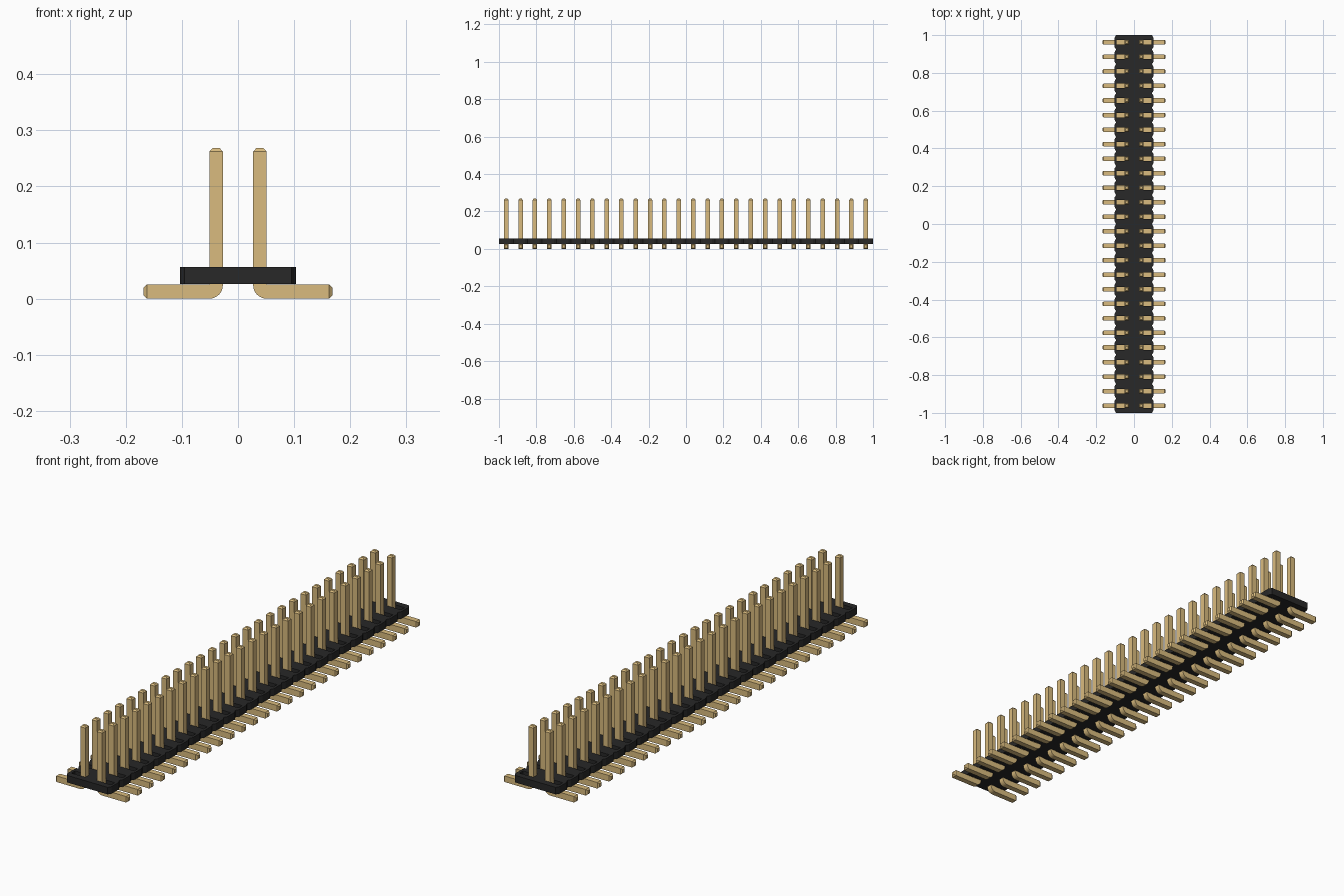
import bpy, bmesh, math

if "Cube" in bpy.data.objects:
    bpy.data.objects.remove(bpy.data.objects["Cube"])

ROWS = 26
PITCH = 2 / ROWS
FIRST = -1 + PITCH / 2
PIN = 0.024              # pin thickness
X_IN, X_OUT = 0.027, 0.051
BOTTOM, TOP = 0.0265, 0.056   # housing heights


def material(name, rgb, rough):
    m = bpy.data.materials.new(name)
    m.use_nodes = True
    m.diffuse_color = (*rgb, 1)
    bsdf = m.node_tree.nodes["Principled BSDF"]
    bsdf.inputs["Base Color"].default_value = (*rgb, 1)
    bsdf.inputs["Roughness"].default_value = rough
    return m


def make_object(name, bm, mat=None):
    bmesh.ops.recalc_face_normals(bm, faces=bm.faces)
    mesh = bpy.data.meshes.new(name)
    bm.to_mesh(mesh)
    bm.free()
    ob = bpy.data.objects.new(name, mesh)
    bpy.context.collection.objects.link(ob)
    if mat:
        mesh.materials.append(mat)
    return ob


def extrude_outline(bm, points, offset):
    face = bm.faces.new([bm.verts.new(p) for p in points])
    ext = bmesh.ops.extrude_face_region(bm, geom=[face])
    verts = [v for v in ext["geom"] if isinstance(v, bmesh.types.BMVert)]
    bmesh.ops.translate(bm, verts=verts, vec=offset)


gold = material("pin gold", (0.70, 0.50, 0.21), 0.5)
black = material("housing black", (0.021, 0.021, 0.021), 0.6)

# Housing: a bar whose long sides have a small V notch between rows
half_w, notch_x, notch_y = 0.103, 0.008, 0.014
side = []
for i in range(ROWS):
    y0 = -1 + i * PITCH
    y1 = y0 + PITCH
    side.append((half_w - notch_x, y0))
    side += [(half_w, y0 + notch_y), (half_w, y1 - notch_y)]
side.append((half_w - notch_x, 1.0))
outline = side + [(-x, y) for x, y in reversed(side)]
bm = bmesh.new()
extrude_outline(bm, [(x, y, BOTTOM) for x, y in outline], (0, 0, TOP - BOTTOM))
housing = make_object("housing", bm, black)

# Slots through the housing, running outward from each pin
bm = bmesh.new()
slot_in, slot_out = 0.04, 0.092
for i in range(ROWS):
    for s in (-1, 1):
        cube = bmesh.ops.create_cube(bm, size=1)["verts"]
        bmesh.ops.scale(bm, verts=cube, vec=(slot_out - slot_in, PIN, 0.1))
        bmesh.ops.translate(bm, verts=cube, vec=(
            s * (slot_in + slot_out) / 2, FIRST + i * PITCH, (BOTTOM + TOP) / 2))
cutter = make_object("slot_cutter", bm)
cutter.hide_render = True
cut = housing.modifiers.new("slots", "BOOLEAN")
cut.operation = "DIFFERENCE"
cut.solver = "EXACT"
cut.object = cutter
bpy.context.view_layer.objects.active = housing
bpy.ops.object.modifier_apply(modifier=cut.name)
bpy.data.objects.remove(cutter)

# Pin: L-shaped profile with a rounded heel
tip = 0.006
z_tip, x_tip = 0.262, 0.162
profile = [(X_OUT, z_tip), (X_IN, z_tip)]
for k in range(9):
    a = math.pi + k * math.pi / 16
    profile.append((X_IN + PIN + PIN * math.cos(a), PIN + PIN * math.sin(a)))
profile += [(x_tip, 0), (x_tip, BOTTOM - 0.001), (X_OUT, BOTTOM - 0.001)]
y0 = FIRST - PIN / 2
bm = bmesh.new()
extrude_outline(bm, [(x, y0, z) for x, z in profile], (0, PIN, 0))
bmesh.ops.recalc_face_normals(bm, faces=bm.faces)

# Tapered ends on the post and on the foot
ends = [f for f in bm.faces
        if all(v.co.z > z_tip - 1e-4 for v in f.verts)
        or all(v.co.x > x_tip - 1e-4 for v in f.verts)]
for face in ends:
    push = face.normal * tip
    new = bmesh.ops.extrude_discrete_faces(bm, faces=[face])["faces"][0]
    centre = new.calc_center_median()
    for v in new.verts:
        v.co = centre + (v.co - centre) * 0.55 + push
pins = make_object("pins", bm, gold)

# Repeat: mirrored pair, one per row
mirror = pins.modifiers.new("pair", "MIRROR")
mirror.use_axis = (True, False, False)
mirror.use_mirror_merge = False
array = pins.modifiers.new("rows", "ARRAY")
array.count = ROWS
array.use_relative_offset = False
array.use_constant_offset = True
array.constant_offset_displace = (0, PITCH, 0)

bpy.ops.object.select_all(action="DESELECT")
pins.select_set(True)
bpy.context.view_layer.objects.active = pins
bpy.ops.object.shade_smooth_by_angle(angle=math.radians(25))
